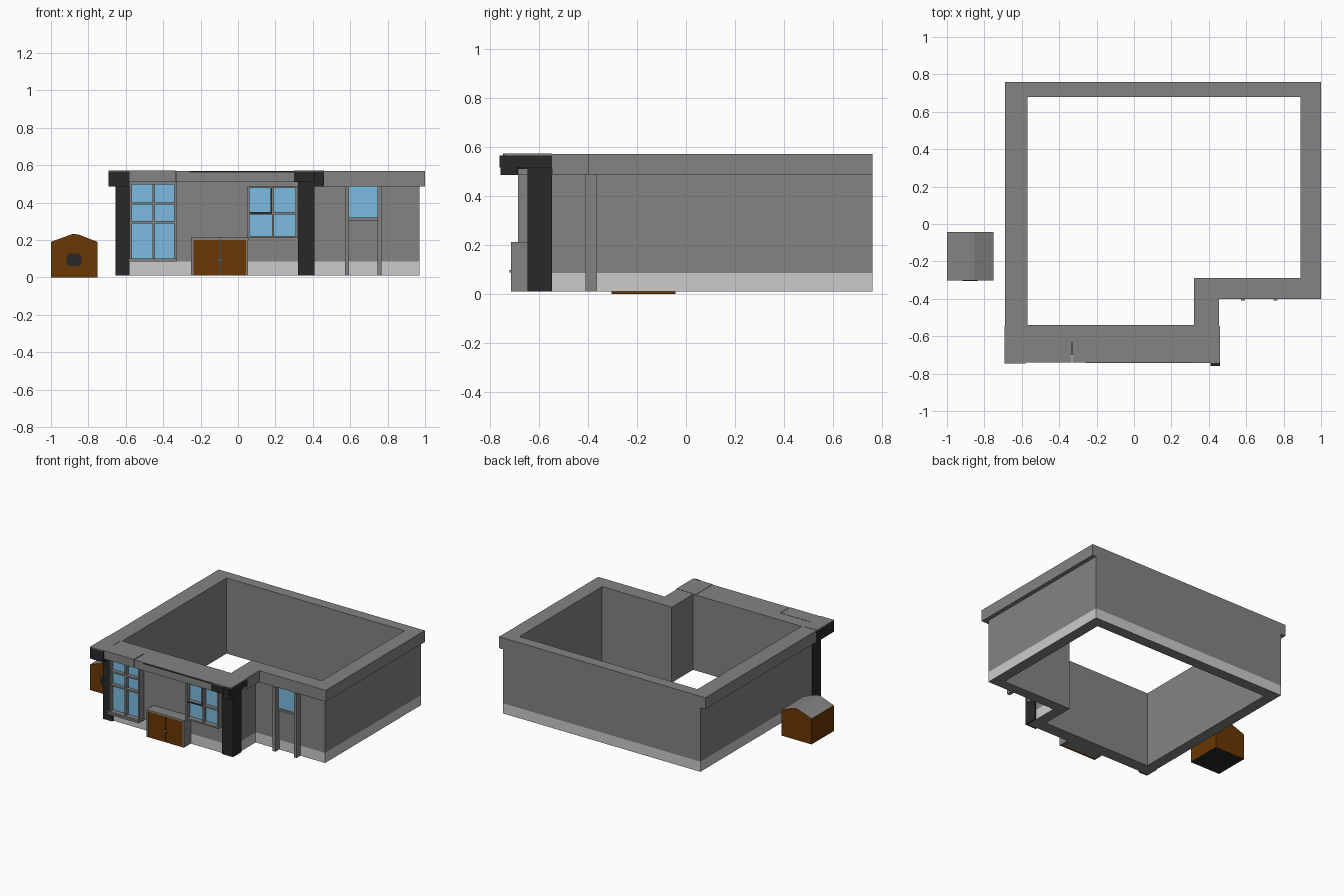
import bpy, bmesh

if "Cube" in bpy.data.objects:
    bpy.data.objects.remove(bpy.data.objects["Cube"])


def material(name, rgb):
    m = bpy.data.materials.new(name)
    m.diffuse_color = (*rgb, 1)
    m.use_nodes = True
    m.node_tree.nodes["Principled BSDF"].inputs["Base Color"].default_value = m.diffuse_color
    return m


GREY = material("wall_grey", (0.23, 0.23, 0.225))
DARK = material("dark_trim", (0.022, 0.022, 0.022))
LIGHT = material("light_plinth", (0.6, 0.6, 0.6))
BLUE = material("glass_blue", (0.2, 0.5, 0.75))
BROWN = material("wood_brown", (0.145, 0.038, 0.001))


def finish(name, bm, mats):
    bmesh.ops.recalc_face_normals(bm, faces=bm.faces)
    me = bpy.data.meshes.new(name)
    bm.to_mesh(me)
    bm.free()
    for m in mats:
        me.materials.append(m)
    ob = bpy.data.objects.new(name, me)
    bpy.context.collection.objects.link(ob)
    return ob


def box(name, x0, x1, y0, y1, z0, z1, mat=GREY):
    bm = bmesh.new()
    bmesh.ops.create_cube(bm, size=1)
    for v in bm.verts:
        v.co = (x1 if v.co.x > 0 else x0, y1 if v.co.y > 0 else y0, z1 if v.co.z > 0 else z0)
    return finish(name, bm, [mat])


def ring(name, outer, inner, z0, z1, outer_mat=GREY):
    """Open-centred wall loop between two matching outlines."""
    bm = bmesh.new()
    rows = [[bm.verts.new((x, y, z)) for x, y in pts]
            for pts, z in ((outer, z0), (outer, z1), (inner, z1), (inner, z0))]
    n = len(outer)
    for r in range(4):
        a, b = rows[r], rows[(r + 1) % 4]
        for i in range(n):
            j = (i + 1) % n
            f = bm.faces.new((a[i], a[j], b[j], b[i]))
            f.material_index = 0 if r == 0 else 1
    return finish(name, bm, [outer_mat, GREY])


def prism(name, pts, y0, y1, mats):
    """Extrude an x-z outline along y."""
    bm = bmesh.new()
    f = bm.faces.new([bm.verts.new((x, y0, z)) for x, z in pts])
    new = bmesh.ops.extrude_face_region(bm, geom=[f])["geom"]
    for v in new:
        if isinstance(v, bmesh.types.BMVert):
            v.co.y = y1
    return finish(name, bm, mats)


def window(name, x0, x1, z0, z1, bars_x, bars_z, yf, yg, yw, t=0.012):
    """Outer frame, crossing bars and one pane of glass."""
    box(name + "_glass", x0 + t, x1 - t, yg, yw, z0 + t, z1 - t, BLUE)
    for i, x in enumerate((x0, x1 - t)):
        box(f"{name}_jamb_{i}", x, x + t, yf, yw, z0, z1)
    for i, z in enumerate((z0, z1 - t)):
        box(f"{name}_rail_{i}", x0 + t, x1 - t, yf, yw, z, z + t)
    for i, x in enumerate(bars_x):
        box(f"{name}_mullion_{i}", x - t / 2, x + t / 2, yf + 0.01, yg, z0 + t, z1 - t)
    for i, z in enumerate(bars_z):
        box(f"{name}_transom_{i}", x0 + t, x1 - t, yf + 0.008, yg, z - t / 2, z + t / 2)


# main walls, plinth and cornice
inner = [(-.57, -.54), (.32, -.54), (.32, -.29), (.89, -.29), (.89, .68), (-.57, .68)]
outer = [(-.65, -.63), (.40, -.63), (.40, -.365), (.97, -.365), (.97, .76), (-.65, .76)]
eave = [(-.69, -.545), (.455, -.545), (.455, -.40), (1, -.40), (1, .76), (-.69, .76)]
ring("plinth", outer, inner, .01, .085, LIGHT)
ring("walls", outer, inner, .085, .485)
ring("cornice", eave, inner, .485, .57)
box("front_header", -.65, .40, -.63, -.545, .485, .57)
box("front_eave_left", -.58, -.335, -.74, -.63, .51, .572)
box("front_eave_right", -.33, .30, -.74, -.63, .51, .57)
box("front_eave_edge", -.26, .30, -.743, -.735, .56, .568, DARK)

# dark corner columns and eave ends
box("left_column", -.655, -.58, -.645, -.545, .01, .52, DARK)
box("right_column", .32, .41, -.645, -.545, .01, .52, DARK)
box("left_eave_end", -.692, -.58, -.745, -.545, .485, .565, DARK)
box("left_eave_cap", -.692, -.58, -.745, -.545, .565, .572)
box("right_eave_return", .30, .41, -.742, -.545, .51, .565, DARK)
box("right_eave_end", .41, .46, -.76, -.545, .515, .565, DARK)
box("right_eave_drop", .41, .46, -.755, -.69, .485, .515, DARK)
box("right_eave_cap", .30, .46, -.742, -.545, .565, .572)

# large windows
window("tall_window", -.58, -.33, .09, .51, [-.45], [.295, .395], -.685, -.65, -.625)
box("tall_window_sill", -.585, -.325, -.70, -.63, .085, .1)
window("wide_window", .05, .32, .21, .49, [.187], [.343], -.685, -.65, -.625)
box("sash_bottom_edge", .06, .181, -.68, -.65, .338, .346, DARK)
box("sash_side_edge", .175, .181, -.68, -.65, .346, .478, DARK)

# low double-door store
box("store_body", -.235, .04, -.695, -.63, .01, .2)
for i, x in enumerate((-.25, .042)):
    box(f"store_post_{i}", x, x + .012, -.712, -.63, .01, .2)
box("store_lintel", -.252, .056, -.712, -.63, .2, .212)
for i, (x0, x1) in enumerate(((-.238, -.098), (-.094, .046))):
    box(f"store_door_{i}", x0, x1, -.71, -.695, .01, .2, BROWN)
box("store_handle", -.112, -.08, -.72, -.71, .088, .098)

# entrance on the recessed wall
for i, x in enumerate((.572, .745)):
    box(f"entrance_post_{i}", x, x + .022, -.41, -.36, .01, .487)
box("entrance_panel", .594, .745, -.371, -.36, .085, .305)
box("entrance_sill", .594, .745, -.382, -.36, .305, .32)
box("entrance_glass", .594, .745, -.372, -.36, .32, .486, BLUE)

# small kennel with blunt ridge, grey roof and dark underside
roof = [(-.752, .19), (-.855, .23), (-.885, .232), (-1, .19)]
kennel = prism("kennel", [(-1, 0), (-.752, 0)] + roof, -.303, -.042, [BROWN, DARK, GREY])
for p in kennel.data.polygons:
    if abs(p.normal.y) < .5 and abs(p.normal.z) > .5:
        p.material_index = 2 if p.normal.z > 0 else 1
c = .012
x0, x1, z0, z1 = -.918, -.838, .06, .127
prism("kennel_opening", [(x0 + c, z0), (x1 - c, z0), (x1, z0 + c), (x1, z1 - c),
                         (x1 - c, z1), (x0 + c, z1), (x0, z1 - c), (x0, z0 + c)],
      -.305, -.30, [DARK])
